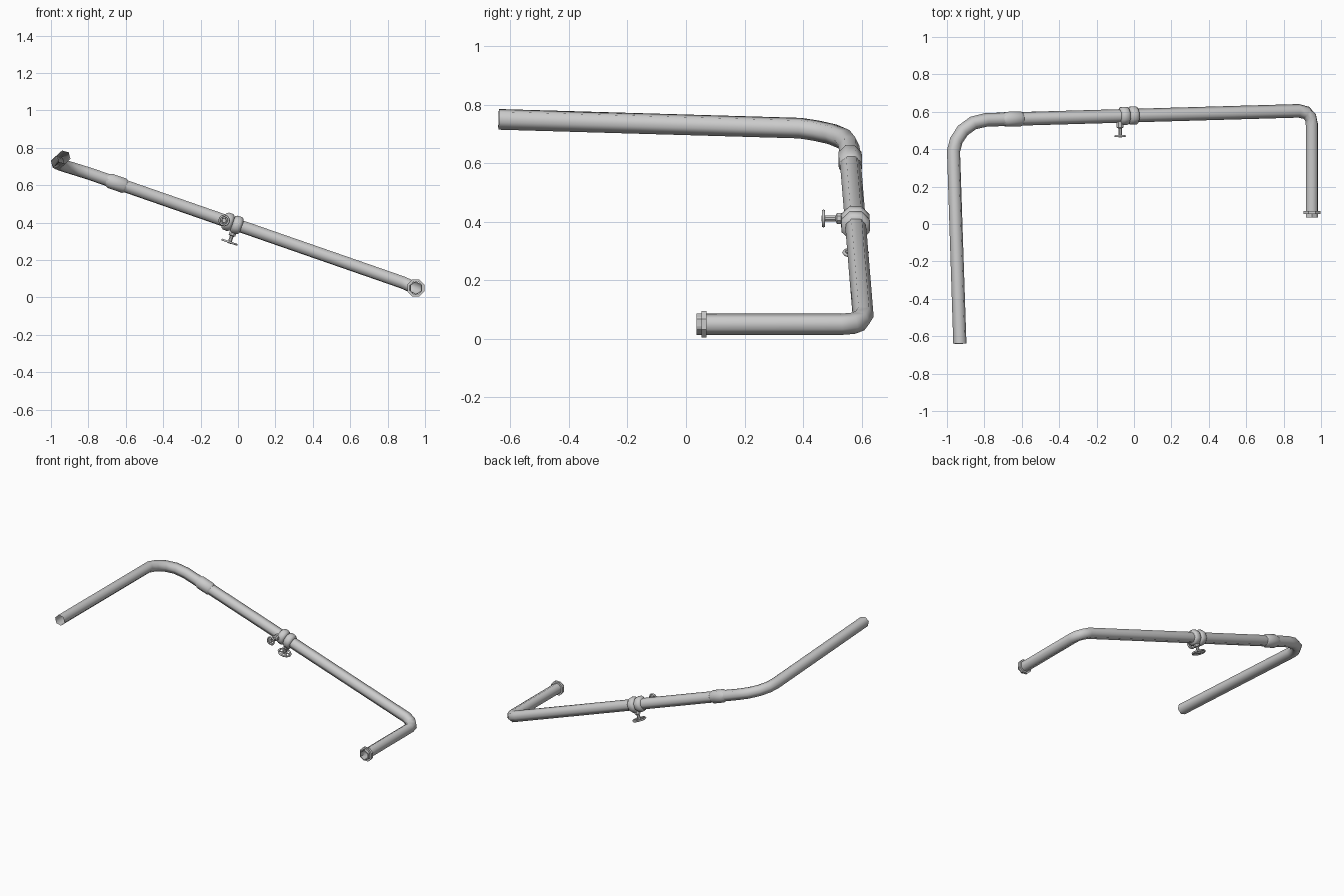
import bpy, bmesh, math
from mathutils import Vector, Quaternion

if "Cube" in bpy.data.objects:
    bpy.data.objects.remove(bpy.data.objects["Cube"])

def finish(bm, name, angle):
    bmesh.ops.recalc_face_normals(bm, faces=bm.faces)
    me = bpy.data.meshes.new(name)
    bm.to_mesh(me)
    bm.free()
    ob = bpy.data.objects.new(name, me)
    bpy.context.collection.objects.link(ob)
    bpy.ops.object.select_all(action='DESELECT')
    ob.select_set(True)
    bpy.context.view_layer.objects.active = ob
    bpy.ops.object.shade_smooth_by_angle(angle=math.radians(angle))
    return ob

def frame(t):
    u = t.cross(Vector((0, 0, 1)))
    if u.length < 0.05:
        u = t.cross(Vector((0, 1, 0)))
    u.normalize()
    return u

def sweep(bm, pts, radii, sides, turn=0.0, caps=False, closed=False):
    """Skin rings along a path with a non-twisting frame."""
    n, rings, prev = len(pts), [], None
    for i, p in enumerate(pts):
        if closed:
            t = (pts[(i + 1) % n] - pts[i - 1]).normalized()
        else:
            a = (pts[i] - pts[i - 1]).normalized() if i else Vector()
            b = (pts[i + 1] - pts[i]).normalized() if i < n - 1 else Vector()
            t = (a + b).normalized()
        u = frame(t) if prev is None else prev[0].rotation_difference(t) @ u
        prev = (t,)
        v = t.cross(u)
        ring = []
        for k in range(sides):
            q = 2 * math.pi * k / sides + turn
            ring.append(bm.verts.new(p + radii[i] * (u * math.cos(q) + v * math.sin(q))))
        rings.append(ring)
    for i in range(n if closed else n - 1):
        a, b = rings[i], rings[(i + 1) % n]
        for k in range(sides):
            j = (k + 1) % sides
            bm.faces.new((a[k], a[j], b[j], b[k]))
    if caps:
        bm.faces.new(rings[0])
        bm.faces.new(rings[-1])

def lathe(name, origin, axis, profile, sides, caps=True, angle=40):
    """Profile of (distance along axis, radius)."""
    bm = bmesh.new()
    # one segment per pair of profile points, all on the same frame
    u, v = frame(axis), axis.cross(frame(axis))
    rings = []
    for s, r in profile:
        rings.append([bm.verts.new(origin + axis * s + r * (
            u * math.cos(2 * math.pi * (k + .5) / sides) + v * math.sin(2 * math.pi * (k + .5) / sides)))
            for k in range(sides)])
    for a, b in zip(rings, rings[1:]):
        for k in range(sides):
            j = (k + 1) % sides
            bm.faces.new((a[k], a[j], b[j], b[k]))
    if caps:
        bm.faces.new(rings[0])
        bm.faces.new(rings[-1])
    return finish(bm, name, angle)

# Main pipe: upper run, wide bend, sloping run, tight bend, lower run
A, B = Vector((-0.79, 0.557, 0.66)), Vector((0.88, 0.605, 0.08))
path = [Vector(p) for p in (
    (-0.931, -0.64, 0.75), (-0.965, 0.39, 0.72), (-0.95, 0.447, 0.711),
    (-0.915, 0.50, 0.699), (-0.86, 0.54, 0.682), A, B,
    (0.92, 0.595, 0.062), (0.944, 0.57, 0.053), (0.951, 0.53, 0.05), (0.951, 0.036, 0.05))]
bm = bmesh.new()
sweep(bm, path, [0.0365] * len(path), 6, math.radians(15))
finish(bm, "pipe", 65)

D = (B - A).normalized()
def on_pipe(x):
    return A + (B - A) * ((x - A.x) / (B.x - A.x))

# Coupling sleeve near the wide bend
lathe("coupling", on_pipe(-0.65), D,
      [(-0.056, 0.034), (-0.035, 0.043), (0.045, 0.043), (0.056, 0.035)], 8, False, 50)

# Valve body: two chamfered collars with a neck between
for name, x in (("valve_collar_left", -0.053), ("valve_collar_right", -0.005)):
    lathe(name, on_pipe(x), D,
          [(-0.026, 0.036), (-0.022, 0.045), (-0.012, 0.052), (0.012, 0.052),
           (0.022, 0.045), (0.026, 0.036)], 8, False, 50)

# Flange on the lower open end
lathe("end_flange", Vector((0.951, 0.0615, 0.05)), Vector((0, 1, 0)),
      [(-0.008, 0.036), (-0.008, 0.049), (0.008, 0.049), (0.008, 0.036)], 8, False)
lathe("end_lip", Vector((0.951, 0.036, 0.05)), Vector((0, 1, 0)),
      [(0.022, 0.037), (0.0, 0.037), (0.0, 0.031), (0.03, 0.031)], 6, False)

def handle(label, x, axis, reach, radius):
    """Valve stem with a spoked hand wheel."""
    o = on_pipe(x)
    axis = axis.normalized()
    lathe(label + "_stem", o, axis,
          [(0.03, 0.02), (0.062, 0.02), (0.066, 0.011), (reach + 0.007, 0.011)], 8)
    u = frame(axis)
    v = axis.cross(u)
    c = o + axis * reach
    bm = bmesh.new()
    r = radius - 0.006
    ring = [c + r * (u * math.cos(q) + v * math.sin(q))
            for q in (2 * math.pi * k / 12 for k in range(12))]
    sweep(bm, ring, [0.006] * 12, 6, closed=True)
    for k in range(3):
        q = math.pi * k / 3
        d = r * (u * math.cos(q) + v * math.sin(q))
        sweep(bm, [c - d, c + d], [0.005] * 2, 4, caps=True)
    finish(bm, label + "_wheel", 65)

# Small wheel to the front, larger wheel below
handle("front_handle", -0.074, Vector((0, -1, 0)), 0.108, 0.031)
handle("lower_handle", -0.012, Vector((D.z, 0, -D.x)), 0.1, 0.046)
